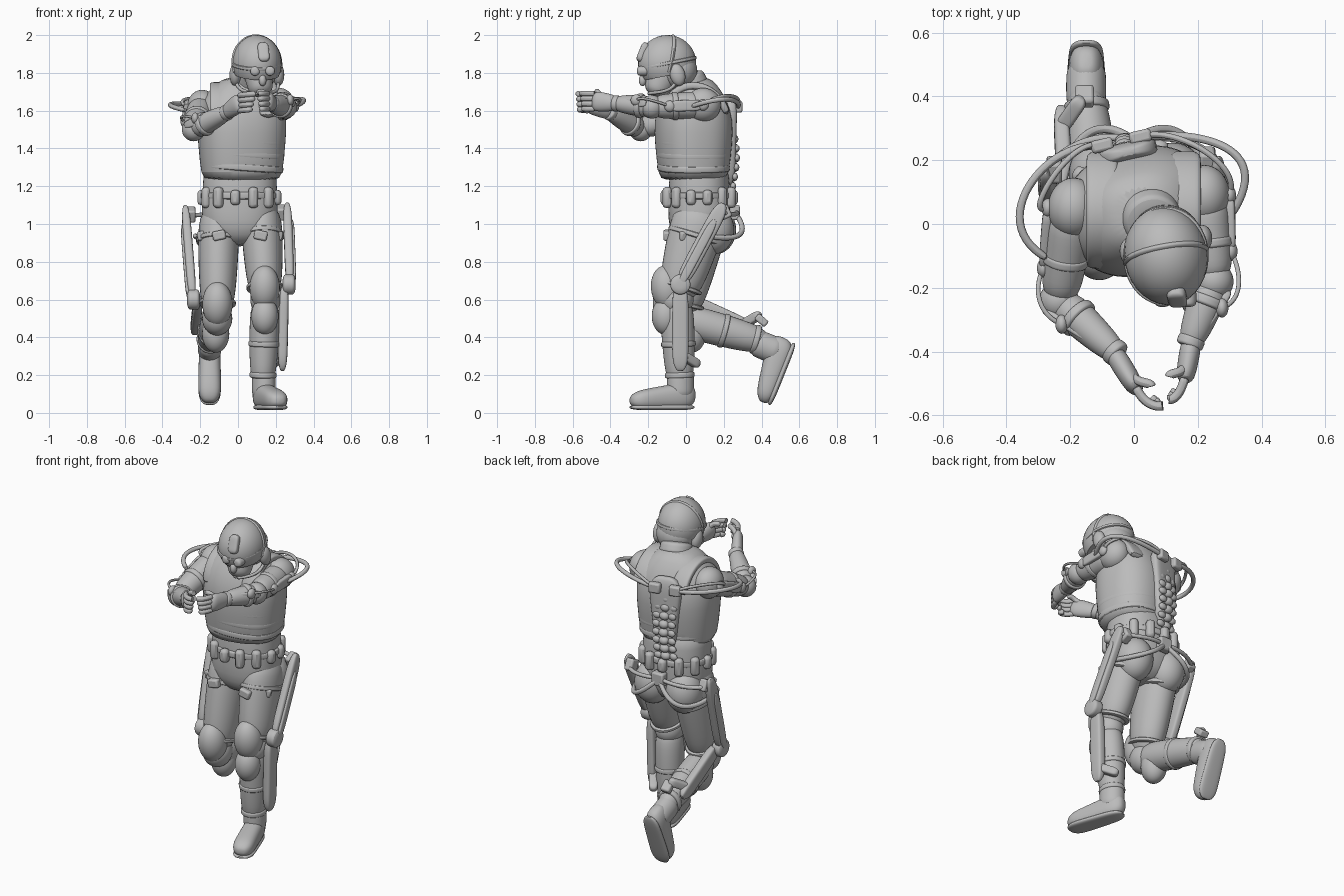
import bpy, bmesh, math
from mathutils import Vector, Matrix, geometry

cube = bpy.data.objects.get("Cube")
if cube:
    bpy.data.objects.remove(cube)

COLOUR = (.5, .5, .5, 1)
grey = bpy.data.materials.new("plain grey")
grey.use_nodes = True
grey.diffuse_color = COLOUR
grey.node_tree.nodes["Principled BSDF"].inputs["Base Color"].default_value = COLOUR

ACROSS, UP, FORWARD = Vector((1, 0, 0)), Vector((0, 0, 1)), Vector((0, -1, 0))


def vec(x, y, z):
    return Vector((x, y, z))


def finish(name, bm, subsurf=0, bevel=0, matrix=Matrix()):
    bmesh.ops.recalc_face_normals(bm, faces=bm.faces[:])
    bm.transform(matrix)
    mesh = bpy.data.meshes.new(name)
    bm.to_mesh(mesh)
    bm.free()
    mesh.materials.append(grey)
    part = bpy.data.objects.new(name, mesh)
    bpy.context.collection.objects.link(part)
    if bevel:
        modifier = part.modifiers.new("bevel", 'BEVEL')
        modifier.width, modifier.segments = bevel, 2
    if subsurf:
        modifier = part.modifiers.new("subsurf", 'SUBSURF')
        modifier.levels = modifier.render_levels = subsurf
    bpy.ops.object.select_all(action='DESELECT')
    part.select_set(True)
    bpy.context.view_layer.objects.active = part
    bpy.ops.object.shade_smooth_by_angle(angle=math.radians(40))


def loft(name, centres, sizes, ref=ACROSS, sides=16, power=2, axis=None, matrix=Matrix()):
    """Skin superellipse rings along a path into a closed body."""
    bm = bmesh.new()
    rings = []
    last = len(centres) - 1
    for i, (centre, (width, depth)) in enumerate(zip(centres, sizes)):
        along = axis or centres[min(i + 1, last)] - centres[max(i - 1, 0)]
        along = along.normalized()
        u = (ref - along * ref.dot(along)).normalized()
        v = along.cross(u)
        ring = []
        for k in range(sides):
            angle = math.tau * (k + .5) / sides
            c, s = math.cos(angle), math.sin(angle)
            c = math.copysign(abs(c) ** (2 / power), c)
            s = math.copysign(abs(s) ** (2 / power), s)
            ring.append(bm.verts.new(centre + u * c * width + v * s * depth))
        rings.append(ring)
    for low, high in zip(rings, rings[1:]):
        for k in range(sides):
            n = (k + 1) % sides
            bm.faces.new((low[k], low[n], high[n], high[k]))
    bm.faces.new(rings[0])
    bm.faces.new(rings[-1])
    finish(name, bm, subsurf=1, matrix=matrix)


def swell(name, start, end, size, end_size=None, bulge=0, rings=10, **options):
    """Round-ended tapering body between two points, optionally swollen."""
    first, final = Vector(size), Vector(end_size or size)
    centres, sizes = [], []
    for i in range(rings):
        f = (1 - math.cos(math.pi * i / (rings - 1))) / 2
        rounding = max(.3, (1 - (2 * f - 1) ** 8) ** .5)
        centres.append(start.lerp(end, f))
        sizes.append(first.lerp(final, f) * rounding * (1 + bulge * math.sin(math.pi * f)))
    loft(name, centres, sizes, **options)


def strap(name, start, end, f, size, half=.02, **options):
    """Padded band round a limb at a fraction of its length."""
    middle, along = start.lerp(end, f), (end - start).normalized() * half
    swell(name, middle - along, middle + along, size, **options)


def cable(name, start, handle, other, end, r):
    path = geometry.interpolate_bezier(start, handle, other, end, 14)
    loft(name, path, [(r, r)] * len(path), ref=vec(.3, .2, 1), sides=8)


def stack(name, rows, centre, **options):
    """Upright body from (height, half width, half depth) rows."""
    loft(name, [centre + UP * row[0] for row in rows], [row[1:] for row in rows],
         axis=UP, sides=28, **options)


def place(loc, size, rot):
    x, y, z = [Matrix.Rotation(math.radians(a), 4, n) for a, n in zip(rot, 'XYZ')]
    return Matrix.Translation(loc) @ z @ y @ x @ Matrix.Diagonal((*size, 1))


def box(name, loc, size, rot=(0, 0, 0), bevel=.01):
    bm = bmesh.new()
    bmesh.ops.create_cube(bm, size=1)
    finish(name, bm, bevel=bevel, matrix=place(loc, size, rot))


def ball(name, loc, size, rot=(0, 0, 0), cut=None):
    bm = bmesh.new()
    bmesh.ops.create_uvsphere(bm, u_segments=32, v_segments=20, radius=1)
    if cut is not None:
        everything = bm.verts[:] + bm.edges[:] + bm.faces[:]
        bmesh.ops.bisect_plane(bm, geom=everything, plane_co=UP * cut, plane_no=UP, clear_inner=True)
        bmesh.ops.holes_fill(bm, edges=[e for e in bm.edges if e.is_boundary])
    finish(name, bm, matrix=place(loc, size, rot))


# Torso, turned a little about its axis
TURNED = vec(1, .23, 0)
WAIST = vec(.01, .07, 0)
CHEST = vec(.02, .04, 0)
stack("pelvis", [(.88, .08, .09), (.94, .18, .15), (1.02, .205, .165), (1.12, .2, .165), (1.24, .195, .16),
                 (1.35, .19, .15)], WAIST, power=2.3)
stack("vest", [(1.23, .19, .16), (1.25, .215, .18), (1.42, .23, .2), (1.55, .24, .205), (1.66, .22, .17),
               (1.74, .14, .12), (1.78, .08, .08)], CHEST, ref=TURNED, power=2.4)
for fold in range(3):
    low = CHEST + UP * (1.27 + fold * .07)
    swell("vest_fold", low, low + vec(.004, 0, .06), (.218 + fold * .005, .188 + fold * .005),
          ref=TURNED, sides=28, power=2.4)
swell("chest_plate", vec(.03, -.12, 1.4), vec(.05, -.02, 1.7), (.14, .04), (.08, .04), ref=TURNED, power=4)
swell("collar", vec(.05, .03, 1.72), vec(.06, 0, 1.79), (.1, .1), (.09, .09))
swell("back_plate", vec(-.02, .22, 1.2), vec(-.02, .225, 1.68), (.05, .035), (.11, .035), ref=TURNED, power=4)
for x in (-.1, .16):
    arch = geometry.interpolate_bezier(vec(x, -.13, 1.56), vec(x, -.1, 1.79), vec(x, .16, 1.79), vec(x, .22, 1.58), 10)
    loft("shoulder_strap", arch, [(.05, .02)] * len(arch), power=4)

# Belt with pouches all round
strap("belt", WAIST + UP, WAIST + UP * 1.3, .5, (.21, .175), half=.03, sides=28)
POUCHES = 13
for i in range(POUCHES):
    angle = math.tau * (i + .5) / POUCHES
    spot = WAIST + vec(.2 * math.cos(angle), .18 * math.sin(angle), 1.14)
    box("belt_pouch", spot, (.05, .05, .11 if i % 3 else .08), (0, 0, math.degrees(angle)), .018)

# Spine frame on the back
for i in range(8):
    bone = vec(-.03, .24 + .02 * math.sin(i / 2), 1.2 + i * .05)
    ball("vertebra", bone, (.03, .025, .025))
    for s in (-1, 1):
        ball("vertebra_wing", bone + TURNED * s * .045, (.025, .015, .02))
SPINE_TOP, SPINE_BASE = vec(-.04, .26, 1.62), vec(0, .26, 1.06)
for s in (-1, 1):
    box("cable_hub", SPINE_TOP + TURNED * s * .06, (.07, .04, .06), (0, 0, 13))
box("hip_hub", SPINE_BASE, (.08, .05, .08))

# Head and helmet
HEAD = vec(.1, -.1, 1.85)
swell("neck", vec(.04, .04, 1.68), HEAD, (.08, .08))
ball("helmet", HEAD, (.13, .155, .15), (12, 0, 10), cut=-.4)
ball("helmet_back", HEAD + vec(0, .06, -.04), (.11, .1, .1))
ball("helmet_ridge", HEAD, (.137, .03, .157), (-12, 0, 10), cut=-.3)
strap("helmet_rim", HEAD, HEAD + vec(0, -.2, 1), 0, (.135, .16), half=.015, sides=28)
swell("face", vec(.125, -.17, 1.68), HEAD, (.06, .06), (.09, .11))
ball("nose", vec(.13, -.23, 1.76), (.02, .02, .03))
swell("helmet_mount", vec(.14, -.25, 1.86), vec(.13, -.21, 1.96), (.03, .02), power=4)

# Joint positions of each side
LEFT = dict(shoulder=vec(.22, .09, 1.63), elbow=vec(.25, -.18, 1.62), wrist=vec(.17, -.39, 1.64),
            palm=vec(.16, -.48, 1.65), tip=vec(.11, -.55, 1.65),
            hip=vec(.12, .09, 1.04), knee=vec(.145, -.05, .6), ankle=vec(.13, -.03, .13),
            frame_top=vec(.26, .2, 1.11), frame_knee=vec(.275, -.03, .68), frame_end=vec(.235, -.03, .22),
            cable_bend=vec(.46, .25, 1.7), cable_end=vec(.3, .02, 1.62),
            sole=vec(.13, -.01, .015), boot_turn=(0, 0, 18))
RIGHT = dict(shoulder=vec(-.19, .05, 1.62), elbow=vec(-.235, -.24, 1.5), wrist=vec(-.04, -.42, 1.6),
             palm=vec(.005, -.51, 1.64), tip=vec(.09, -.57, 1.65),
             hip=vec(-.1, .1, 1.04), knee=vec(-.11, -.04, .5), ankle=vec(-.155, .44, .37),
             frame_top=vec(-.28, .17, 1.1), frame_knee=vec(-.24, 0, .6), frame_end=vec(-.23, .37, .43),
             cable_bend=vec(-.48, 0, 1.65), cable_end=vec(-.27, -.11, 1.6),
             sole=vec(-.15, .566, .314), boot_turn=(68, 0, 0))

for side, joint, s in (("left_", LEFT, 1), ("right_", RIGHT, -1)):
    out = ACROSS * s
    shoulder, elbow, wrist, palm, tip = [joint[n] for n in ("shoulder", "elbow", "wrist", "palm", "tip")]
    hip, knee, ankle = [joint[n] for n in ("hip", "knee", "ankle")]
    frame_top, frame_knee, frame_end = [joint["frame_" + n] for n in ("top", "knee", "end")]

    # Ear cups, goggles and chin straps
    cup = HEAD + out * .115 + vec(0, .035 + s * .02, -.06)
    lens = vec(.13 + s * .04, -.2, 1.81)
    ball(side + "ear_cup", cup, (.03, .04, .06), (15, 0, 0))
    swell(side + "goggle", lens, lens + FORWARD * .06, (.026, .026))
    cable(side + "chin_strap", cup, cup - UP * .1, vec(.13 + s * .08, -.16, 1.7), vec(.13, -.2, 1.69), .01)

    # Sleeve, elbow and cuffs
    ball(side + "shoulder", shoulder, (.08, .095, .09))
    swell(side + "upper_arm", shoulder, elbow, (.08, .08), (.062, .062), ref=UP)
    ball(side + "elbow", elbow, (.062, .062, .062))
    swell(side + "forearm", elbow, wrist, (.06, .06), (.038, .038), bulge=.12, ref=UP)
    strap(side + "arm_cuff", shoulder, elbow, .55, (.076, .076), ref=UP)
    strap(side + "forearm_cuff", elbow, wrist, .3, (.067, .067), ref=UP)
    strap(side + "wrist_cuff", elbow, wrist, .9, (.044, .044), ref=UP)

    # Arm frame
    rail = shoulder.lerp(elbow, .65) + out * .065
    clip = elbow.lerp(wrist, .3) + vec(s * .05, -.02, .03)
    swell(side + "arm_rail", shoulder + out * .08, rail, (.03, .016), ref=UP, power=4)
    swell(side + "forearm_rail", elbow + vec(s * .05, -.03, .02), clip.lerp(wrist, .6), (.022, .014), ref=UP, power=4)
    cable(side + "elbow_rod", rail, rail + vec(s * .04, -.08, .03), clip + vec(s * .06, .02, .02), clip, .008)
    for spot in (shoulder + out * .08, rail, clip):
        ball(side + "arm_joint", spot, (.02, .03, .03))

    # Hand with four fingers and a thumb
    swell(side + "hand", wrist.lerp(elbow, .15), palm + (palm - wrist) * .2, (.038, .032), (.054, .028), bulge=.1, ref=UP)
    for i in range(4):
        lift = UP * (1.5 - i) * .027
        knuckle = palm.lerp(tip, .4) + FORWARD * .05 + lift
        cable(side + "finger", palm + lift, knuckle, tip + lift, tip.lerp(palm, i * .15) + lift, .016)
    thumb = palm + vec(s * -.05, .02, .05)
    cable(side + "thumb", wrist.lerp(palm, .4), palm + UP * .06, thumb, thumb + FORWARD * .02, .016)

    # Trouser leg, pads and straps
    ball(side + "buttock", hip + vec(0, .055, -.07), (.105, .11, .13))
    swell(side + "thigh", hip + UP * .06, knee, (.112, .15), (.086, .105), bulge=.08)
    ball(side + "knee", knee, (.08, .09, .09))
    swell(side + "shin", knee + (knee - ankle) * .05, ankle, (.078, .088), (.064, .07), bulge=.12)
    front = knee - hip
    pad_tilt = (ankle - knee).cross(ACROSS).normalized()
    ball(side + "knee_pad", knee.lerp(hip, .14) + FORWARD * .07, (.08, .085, .12), (-front.y * 50, 0, 0))
    ball(side + "shin_pad", knee.lerp(ankle, .18) - pad_tilt * (-.06 if pad_tilt.y < 0 else .06), (.072, .075, .1))
    strap(side + "thigh_strap", hip, knee, .24, (.122, .16))
    strap(side + "knee_strap", hip, knee, .85, (.1, .12), half=.015)
    strap(side + "calf_strap", knee, ankle, .5, (.085, .094))
    strap(side + "ankle_strap", knee, ankle, .85, (.073, .08))
    for x in (0, .08):
        box(side + "thigh_buckle", hip + vec(s * x, x - .19, -.1), (.07, .04, .05), (0, s * 12, s * 250 * x))

    # Boot, built level and then set on the foot
    foot = place(joint["sole"], (1, 1, 1), joint["boot_turn"])
    heel, toe = vec(0, .06, .08), vec(0, -.3, .05)
    swell(side + "boot", heel, toe, (.056, .08), (.064, .048), power=2.5, axis=FORWARD, matrix=foot)
    swell(side + "boot_shaft", vec(0, -.02, .06), vec(0, -.02, .22), (.064, .074), matrix=foot)
    swell(side + "boot_sole", vec(0, .055, .015), vec(0, -.3, .015), (.052, .016), (.064, .016), power=3, matrix=foot)

    # Leg frame outside the thigh and shin
    box(side + "hip_joint", frame_top - out * .03 - UP * .05, (.05, .07, .07), (25, 0, 0))
    swell(side + "thigh_strut", frame_top, frame_knee, (.024, .042), power=4)
    swell(side + "thigh_rail", frame_top.lerp(frame_knee, .2) + out * .02, frame_knee + out * .02, (.015, .024), power=4)
    swell(side + "knee_joint", frame_knee - out * .04, frame_knee + out * .03, (.055, .055), ref=UP)
    swell(side + "shin_strut", frame_knee - out * .03, frame_end, (.026, .044), power=4)
    bracket = frame_knee.lerp(frame_end, .8)
    swell(side + "calf_bracket", bracket, bracket + vec(s * -.07, .1, s * -.06), (.025, .025), ref=UP, power=4)

    # Cables from the spine to the arm and hip
    hub = SPINE_TOP + TURNED * s * .06
    bend, arm_end = joint["cable_bend"], joint["cable_end"]
    cable(side + "arm_cable", hub, hub + vec(s * .18, .02, .02), bend, arm_end, .014)
    cable(side + "shoulder_cable", hub, hub + vec(s * .1, .04, .07), bend * .75 + UP * .43, shoulder + out * .08, .01)
    cable(side + "hip_cable", SPINE_BASE, vec(s * .1, .34, .95), vec(s * .2, .3, .9), hip + vec(s * .13, 0, -.1), .015)
    cable(side + "hip_link", SPINE_BASE, vec(s * .1, .29, 1.06), vec(s * .2, .26, 1.04), frame_top - UP * .05, .013)
box("right_heel_clip", RIGHT["ankle"] + vec(0, -.04, .12), (.06, .07, .04), (-40, 0, 0))
